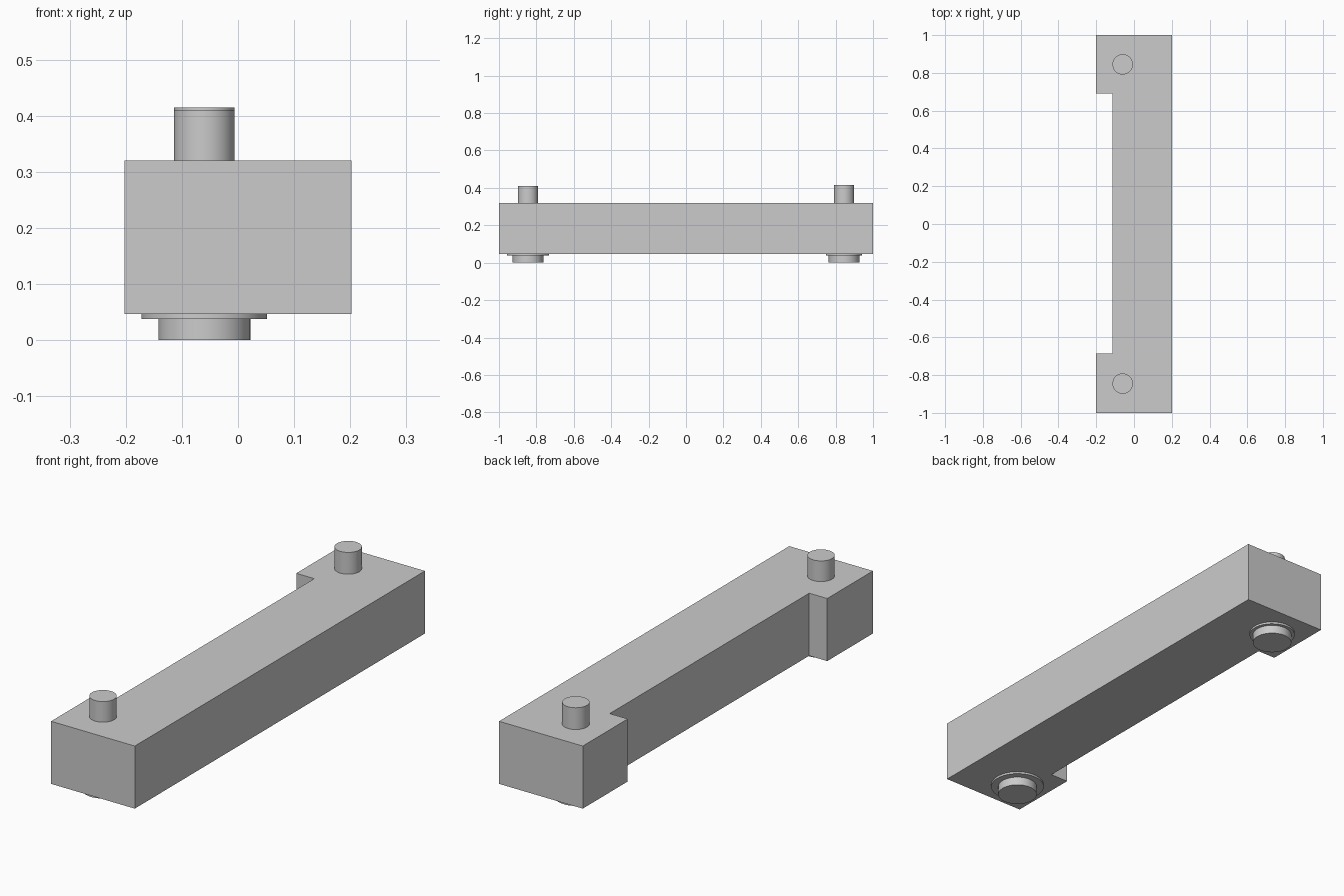
import bpy
import bmesh

cube = bpy.data.objects.get("Cube")
if cube:
    bpy.data.objects.remove(cube, do_unlink=True)

GREY = (0.6, 0.6, 0.6, 1)
grey = bpy.data.materials.new("light grey")
grey.use_nodes = True
grey.diffuse_color = GREY
grey.node_tree.nodes["Principled BSDF"].inputs["Base Color"].default_value = GREY

BOTTOM, TOP = 0.047, 0.32   # body heights
PEG_X, PEG_Y = -0.06, 0.845  # axis shared by each pin and foot


def extruded_profile(name, outline, z0, z1):
    """Extrude a flat outline from z0 up to z1."""
    bm = bmesh.new()
    face = bm.faces.new([bm.verts.new((x, y, z0)) for x, y in outline])
    top = bmesh.ops.extrude_face_region(bm, geom=[face])["geom"]
    moved = [v for v in top if isinstance(v, bmesh.types.BMVert)]
    bmesh.ops.translate(bm, verts=moved, vec=(0, 0, z1 - z0))
    bmesh.ops.recalc_face_normals(bm, faces=bm.faces)
    mesh = bpy.data.meshes.new(name)
    bm.to_mesh(mesh)
    bm.free()
    obj = bpy.data.objects.new(name, mesh)
    bpy.context.collection.objects.link(obj)
    mesh.materials.append(grey)
    return obj


def cylinder(name, y, radius, z0, z1):
    """Upright smooth cylinder on the peg axis."""
    bpy.ops.mesh.primitive_cylinder_add(
        vertices=64, radius=radius, depth=z1 - z0,
        location=(PEG_X, y, (z0 + z1) / 2))
    obj = bpy.context.object
    obj.name = name
    obj.data.materials.append(grey)
    bpy.ops.object.shade_smooth_by_angle()


# Long bar with a shallow recess along its right side
W, RECESS = 0.202, -0.115
extruded_profile("bar_body", [
    (-W, -1), (W, -1), (W, 1), (-W, 1),
    (-W, 0.69), (RECESS, 0.69), (RECESS, -0.685), (-W, -0.685),
], BOTTOM, TOP)

# Pin above, flange and round foot below, at each end
for end, y, pin_top, flange_radius in (
        ("front", -PEG_Y, 0.41, 0.112), ("back", PEG_Y, 0.415, 0.096)):
    cylinder(end + "_pin", y, 0.054, TOP, pin_top)
    cylinder(end + "_flange", y, flange_radius, 0.038, BOTTOM)
    cylinder(end + "_foot", y, 0.082, 0, 0.038)
